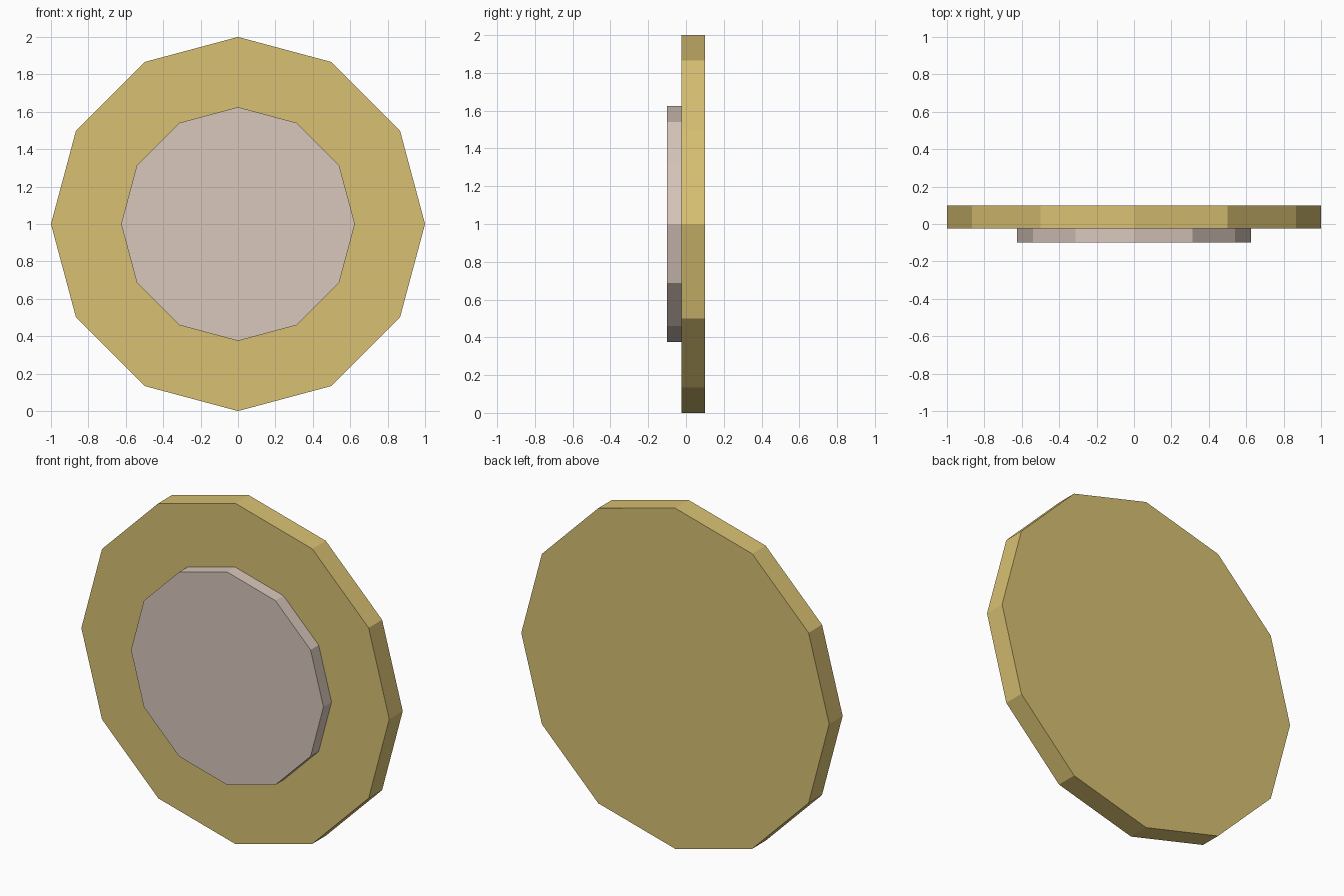
import bpy
import math

cube = bpy.data.objects.get("Cube")
if cube:
    bpy.data.objects.remove(cube, do_unlink=True)


def make_material(name, colour):
    mat = bpy.data.materials.new(name)
    mat.use_nodes = True
    mat.diffuse_color = (*colour, 1)
    bsdf = next(n for n in mat.node_tree.nodes if n.type == "BSDF_PRINCIPLED")
    bsdf.inputs["Base Color"].default_value = (*colour, 1)
    return mat


def make_disc(name, radius, y_front, y_back, mat):
    """Upright twelve-sided disc facing the front."""
    bpy.ops.mesh.primitive_cylinder_add(
        vertices=12, radius=radius, depth=y_back - y_front,
        location=(0, (y_front + y_back) / 2, 1),
        rotation=(math.pi / 2, 0, 0))
    disc = bpy.context.object
    disc.name = name
    disc.data.materials.append(mat)
    return disc


gold = make_material("gold", (0.69, 0.53, 0.17))
pale_pink = make_material("pale pink", (0.69, 0.57, 0.50))

# Large backing disc and the smaller raised disc on its front
make_disc("backing_disc", 1.0, -0.025, 0.1, gold)
make_disc("raised_disc", 0.625, -0.1, -0.025, pale_pink)
